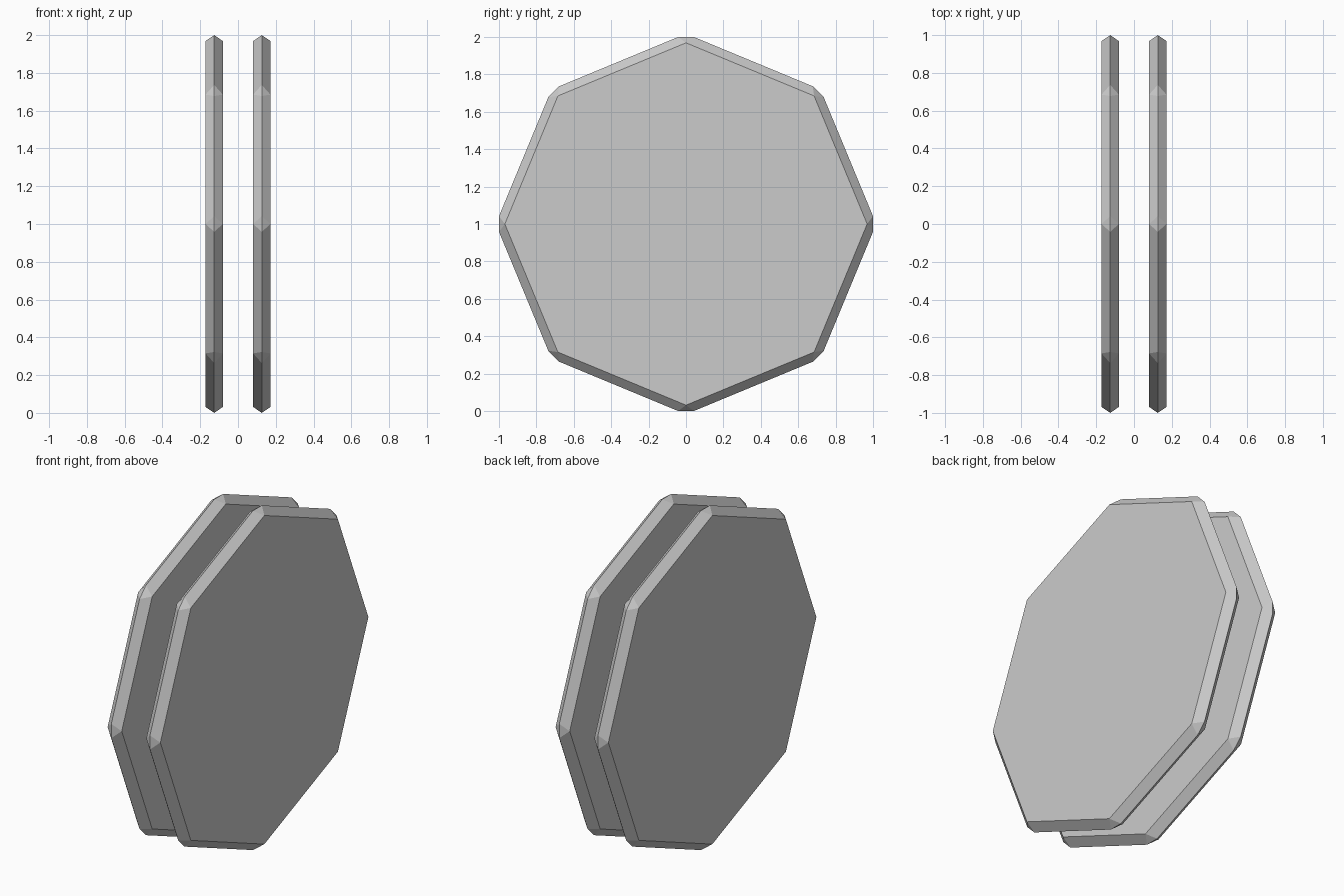
import bpy, bmesh
from math import cos, sin, pi

if "Cube" in bpy.data.objects:
    bpy.data.objects.remove(bpy.data.objects["Cube"])

SIDES = 8
RIM = 1.0        # distance from centre to the clipped corners
CLIP = 0.0416    # half width of each clipped corner
CAP = 0.9685     # corner radius of the flat faces
HALF = 0.046     # half thickness


def make_disc(name, x):
    bm = bmesh.new()
    left, right, rim = [], [], []
    for i in range(SIDES):
        a = 2 * pi * i / SIDES
        c, s = cos(a), sin(a)
        left.append(bm.verts.new((-HALF, CAP * c, CAP * s)))
        right.append(bm.verts.new((HALF, CAP * c, CAP * s)))
        # clipped corner on the mid plane
        rim.append([bm.verts.new((0, RIM * c - k * s, RIM * s + k * c))
                    for k in (-CLIP, CLIP)])
    # flat faces
    bm.faces.new(left)
    bm.faces.new(right)
    # bevelled edge and corner facets
    for cap in (left, right):
        for i in range(SIDES):
            j = (i + 1) % SIDES
            bm.faces.new((cap[i], rim[i][1], rim[j][0], cap[j]))
            bm.faces.new((cap[i], rim[i][0], rim[i][1]))
    bmesh.ops.recalc_face_normals(bm, faces=bm.faces)
    mesh = bpy.data.meshes.new(name)
    bm.to_mesh(mesh)
    bm.free()
    obj = bpy.data.objects.new(name, mesh)
    obj.location = (x, 0, RIM)
    bpy.context.collection.objects.link(obj)


# pair of parallel discs
make_disc("left_disc", -0.126)
make_disc("right_disc", 0.126)
